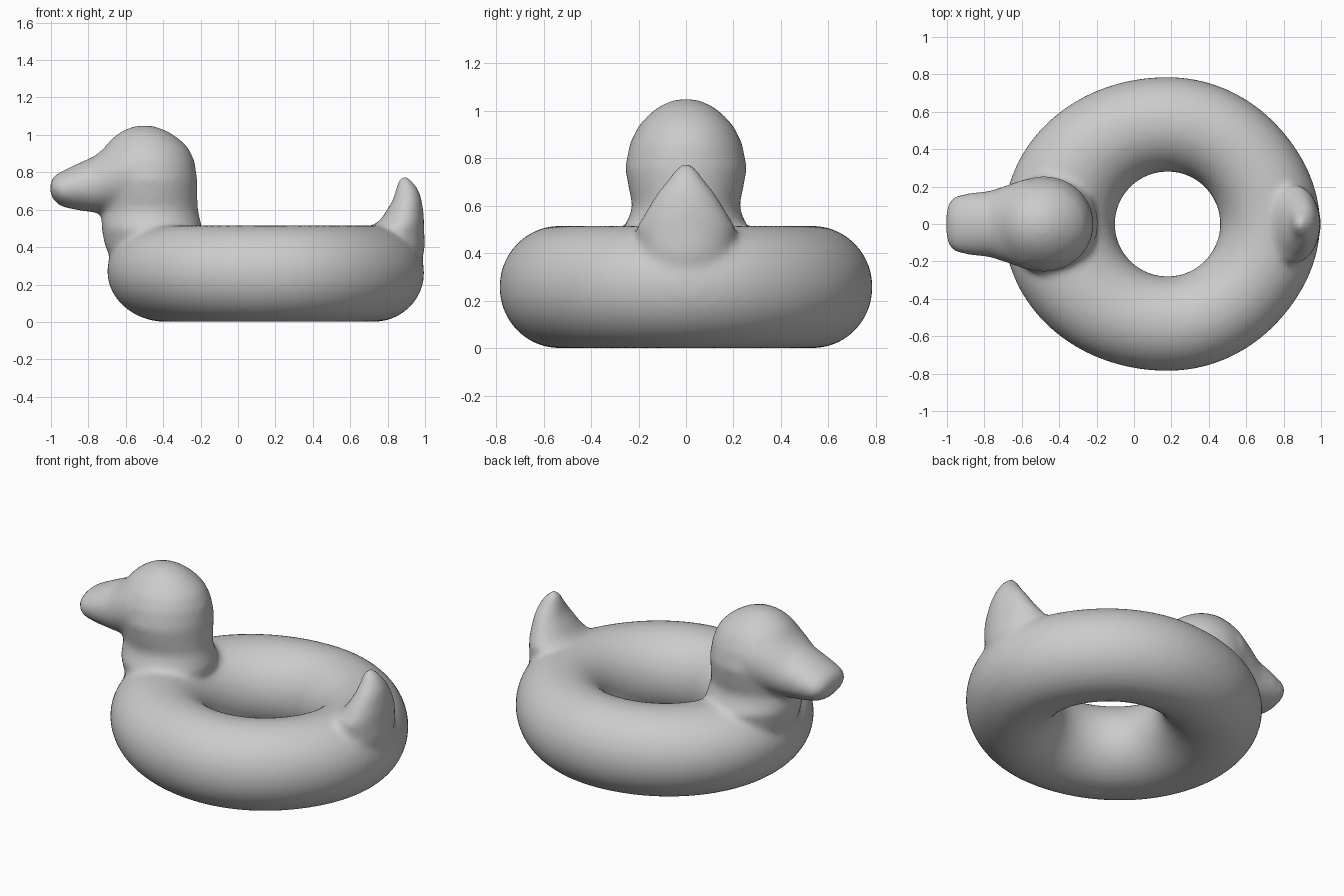
import bpy, bmesh, math
from mathutils import Vector

cube = bpy.data.objects.get("Cube")
if cube:
    bpy.data.objects.remove(cube, do_unlink=True)

grey = bpy.data.materials.new("soft_grey")
grey.use_nodes = True
colour = (0.6, 0.6, 0.6, 1)
grey.diffuse_color = colour
grey.node_tree.nodes["Principled BSDF"].inputs["Base Color"].default_value = colour

RING_X, MAJOR, MINOR = 0.18, 0.533, 0.258


def bridge(bm, loops, wrap=False):
    """Skin a list of equal vertex loops, capping the ends unless they wrap."""
    pairs = list(zip(loops, loops[1:] + loops[:1] if wrap else loops[1:]))
    n = len(loops[0])
    for a, b in pairs:
        for i in range(n):
            j = (i + 1) % n
            bm.faces.new((a[i], a[j], b[j], b[i]))
    if not wrap:
        bm.faces.new(loops[0][::-1])
        bm.faces.new(loops[-1])


def loft(bm, sections, axis, sides=40):
    """Ellipses along an axis: (position, centre, half depth, half width)."""
    loops = []
    for pos, centre, depth, width in sections:
        loop = []
        for i in range(sides):
            a = math.tau * i / sides
            u, y = centre + depth * math.cos(a), width * math.sin(a)
            loop.append(bm.verts.new((u, y, pos) if axis == "z" else (pos, y, u)))
        loops.append(loop)
    bridge(bm, loops)


bm = bmesh.new()

# Inflated ring, swelling outwards at the breast and a little at the tail
loops = []
for i in range(112):
    a = math.tau * i / 112
    c = math.cos(a)
    bulge = 0.095 * c * c if c < 0 else 0.03 * c ** 8
    loop = []
    for j in range(48):
        b = math.tau * j / 48
        r = MAJOR + (MINOR - 0.005) * math.cos(b)
        r += bulge * max(0, 0.5 + 0.5 * math.cos(b - 0.3))
        loop.append(bm.verts.new((RING_X + r * c, r * math.sin(a),
                                  MINOR + MINOR * math.sin(b))))
    loops.append(loop)
bridge(bm, loops, wrap=True)

# Neck and skull
loft(bm, [
    (0.25, -0.43, 0.20, 0.18), (0.40, -0.46, 0.25, 0.24),
    (0.50, -0.46, 0.27, 0.27), (0.54, -0.465, 0.265, 0.245),
    (0.60, -0.47, 0.255, 0.225), (0.68, -0.475, 0.258, 0.243),
    (0.76, -0.48, 0.263, 0.257), (0.86, -0.49, 0.258, 0.238),
    (0.93, -0.49, 0.226, 0.205), (0.98, -0.495, 0.180, 0.162),
    (1.02, -0.50, 0.122, 0.112), (1.043, -0.50, 0.065, 0.06),
    (1.052, -0.50, 0.01, 0.01)], "z")

# Beak, running back into the brow
loft(bm, [
    (-1.004, 0.715, 0.03, 0.07), (-0.985, 0.715, 0.065, 0.125),
    (-0.95, 0.71, 0.092, 0.152), (-0.87, 0.72, 0.121, 0.167),
    (-0.77, 0.735, 0.15, 0.177), (-0.68, 0.77, 0.185, 0.207),
    (-0.58, 0.80, 0.215, 0.242), (-0.45, 0.80, 0.20, 0.22)], "x")

# Upturned tail
loft(bm, [
    (0.22, 0.83, 0.13, 0.16), (0.40, 0.85, 0.15, 0.20),
    (0.51, 0.855, 0.14, 0.21), (0.55, 0.88, 0.115, 0.185),
    (0.60, 0.893, 0.097, 0.155), (0.65, 0.905, 0.078, 0.125),
    (0.70, 0.905, 0.063, 0.085), (0.745, 0.896, 0.044, 0.052),
    (0.775, 0.89, 0.02, 0.024)], "z")

bmesh.ops.recalc_face_normals(bm, faces=bm.faces)
mesh = bpy.data.meshes.new("duck_float_ring")
bm.to_mesh(mesh)
bm.free()
mesh.materials.append(grey)
duck = bpy.data.objects.new("duck_float_ring", mesh)
bpy.context.collection.objects.link(duck)

# Fuse the parts into one skin and soften the joins
remesh = duck.modifiers.new("fuse", "REMESH")
remesh.mode = "VOXEL"
remesh.voxel_size = 0.018
remesh.use_smooth_shade = True
soften = duck.modifiers.new("soften", "SMOOTH")
soften.factor = 0.5
soften.iterations = 10

bpy.context.view_layer.objects.active = duck
duck.select_set(True)
bpy.ops.object.shade_smooth()
